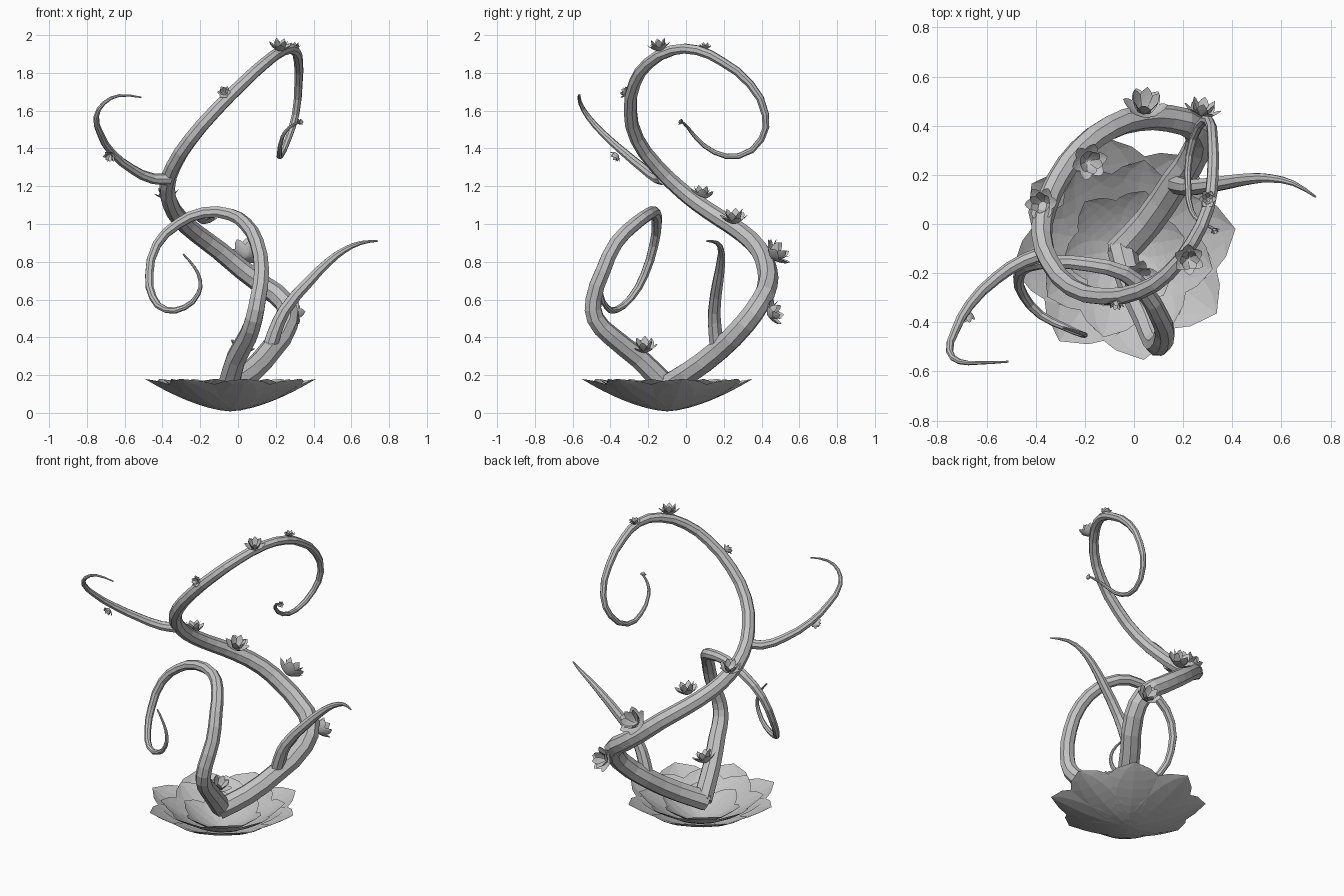
import bpy
import bmesh
from math import sin, pi, tau, radians
from mathutils import Matrix, Vector

cube = bpy.data.objects.get("Cube")
if cube:
    bpy.data.objects.remove(cube, do_unlink=True)

grey = bpy.data.materials.new("plain_grey")
grey.use_nodes = True
grey.diffuse_color = (0.55, 0.55, 0.55, 1)
grey.node_tree.nodes["Principled BSDF"].inputs["Base Color"].default_value = grey.diffuse_color


def add_object(name, mesh):
    obj = bpy.data.objects.new(name, mesh)
    bpy.context.collection.objects.link(obj)
    mesh.materials.clear()
    mesh.materials.append(grey)
    return obj


def vine(name, start, end, power, points):
    """Tapering eight-sided tube through a few path points."""
    curve = bpy.data.curves.new(name, "CURVE")
    curve.dimensions = "3D"
    curve.bevel_depth = 1
    curve.bevel_resolution = 2
    curve.resolution_u = 2
    curve.use_fill_caps = True
    spline = curve.splines.new("BEZIER")
    spline.bezier_points.add(len(points) - 1)
    for i, (bp, co) in enumerate(zip(spline.bezier_points, points)):
        bp.co = co
        bp.handle_left_type = bp.handle_right_type = "AUTO"
        t = i / (len(points) - 1)
        bp.radius = start + (end - start) * t ** power
    helper = bpy.data.objects.new(name + "_path", curve)
    bpy.context.collection.objects.link(helper)
    bpy.context.view_layer.update()
    graph = bpy.context.evaluated_depsgraph_get()
    mesh = bpy.data.meshes.new_from_object(helper.evaluated_get(graph))
    bpy.data.objects.remove(helper, do_unlink=True)
    for face in mesh.polygons:
        face.use_smooth = False
    return add_object(name, mesh)


def petal(bm, angle, reach, rise, width, curl):
    """Broad, cupped petal with a short point, facing outward at the angle."""
    rows = []
    steps = 8
    turn = Matrix.Rotation(angle, 3, "Z")
    for i in range(steps + 1):
        t = i / steps
        half = width * sin(pi * (0.1 + 0.9 * t) ** 1.25) ** 0.7 if i < steps else 0
        row = []
        for s in ((-1, -0.5, 0, 0.5, 1) if half else (0,)):
            cup = 0.2 * half * s * s
            co = Vector((reach * t, half * s, rise * t ** curl + cup))
            row.append(bm.verts.new(turn @ co))
        rows.append(row)
    for a, b in zip(rows, rows[1:]):
        for j in range(4):
            if len(b) > 1:
                bm.faces.new((a[j], a[j + 1], b[j + 1], b[j]))
            else:
                bm.faces.new((a[j], a[j + 1], b[0]))


def flower(name, centre, direction, size, rings, curl):
    """Rings of petals around an axis: count, reach, rise, width, phase."""
    bm = bmesh.new()
    for count, reach, rise, width, phase in rings:
        for k in range(count):
            petal(bm, radians(phase) + tau * k / count, reach, rise, width, curl)
    aim = Vector(direction).to_track_quat("Z", "Y").to_matrix().to_4x4()
    bm.transform(Matrix.Translation(centre) @ aim @ Matrix.Scale(size, 4))
    mesh = bpy.data.meshes.new(name)
    bm.to_mesh(mesh)
    bm.free()
    return add_object(name, mesh)


# Broad open blossom at the foot
flower("base_blossom", (-0.04, -0.1, 0.008), (0, 0, 1), 1, [
    (8, 0.46, 0.172, 0.19, 10),
    (8, 0.37, 0.172, 0.15, 32),
    (6, 0.25, 0.13, 0.11, 10)], 1.6)

# Main stem, spiralling up to a curled tip
vine("main_vine", 0.064, 0.006, 1.1, [
    (-0.06, -0.12, 0.13), (0.06, 0.01, 0.21), (0.17, 0.17, 0.33),
    (0.26, 0.31, 0.47), (0.25, 0.39, 0.58), (0.14, 0.43, 0.67),
    (0.02, 0.43, 0.76), (-0.1, 0.39, 0.86), (-0.22, 0.3, 0.95),
    (-0.31, 0.18, 1.03), (-0.36, 0.06, 1.11), (-0.375, -0.05, 1.2),
    (-0.34, -0.16, 1.31), (-0.25, -0.26, 1.45), (-0.12, -0.295, 1.6),
    (0.03, -0.27, 1.75), (0.14, -0.2, 1.85), (0.24, -0.07, 1.92),
    (0.3, 0.06, 1.92), (0.32, 0.19, 1.86), (0.32, 0.34, 1.74),
    (0.305, 0.42, 1.58), (0.265, 0.4, 1.45), (0.225, 0.28, 1.36),
    (0.22, 0.15, 1.38), (0.235, 0.05, 1.46), (0.27, 0.01, 1.51),
    (0.325, -0.02, 1.54)])

# Second stem, arching over at the front
vine("front_vine", 0.06, 0.005, 0.85, [
    (-0.05, -0.1, 0.14), (-0.01, -0.25, 0.29), (0.055, -0.4, 0.41),
    (0.085, -0.48, 0.5), (0.105, -0.49, 0.6), (0.125, -0.44, 0.75),
    (0.1, -0.37, 0.9), (0.04, -0.27, 1.0), (-0.04, -0.2, 1.05),
    (-0.18, -0.165, 1.06), (-0.32, -0.155, 1.0), (-0.43, -0.17, 0.89),
    (-0.47, -0.22, 0.73), (-0.45, -0.29, 0.61), (-0.38, -0.37, 0.545),
    (-0.28, -0.42, 0.56), (-0.21, -0.45, 0.63), (-0.2, -0.45, 0.7),
    (-0.23, -0.44, 0.77), (-0.29, -0.42, 0.84)])

# Side tendrils
vine("left_tendril", 0.042, 0.004, 1.3, [
    (0.17, 0.165, 0.35), (0.195, 0.155, 0.43), (0.245, 0.15, 0.54),
    (0.38, 0.17, 0.7), (0.48, 0.185, 0.8), (0.56, 0.185, 0.86),
    (0.65, 0.165, 0.9), (0.74, 0.11, 0.91)])
vine("right_tendril", 0.032, 0.004, 1, [
    (-0.36, -0.12, 1.24), (-0.45, -0.15, 1.24), (-0.56, -0.22, 1.29),
    (-0.67, -0.33, 1.38), (-0.73, -0.44, 1.48), (-0.75, -0.52, 1.57),
    (-0.71, -0.56, 1.64), (-0.63, -0.565, 1.68), (-0.51, -0.56, 1.67)])

# Small blossoms along the vines: position, facing, size
blossom_rings = [(6, 1.0, 0.65, 0.36, 0), (6, 0.65, 1.0, 0.32, 30)]
blossoms = [
    ((0.04, 0.45, 0.82), (0.1, 0.7, 0.6), 0.092),
    ((0.27, 0.43, 0.52), (0.2, 0.9, 0.3), 0.078),
    ((-0.19, 0.255, 1.0), (0.2, -0.05, 0.9), 0.076),
    ((-0.37, 0.08, 1.13), (-0.2, 0.1, 0.95), 0.068),
    ((0.22, -0.14, 1.915), (0.1, -0.15, 1), 0.064),
    ((0.3, 0.1, 1.925), (0, 0.1, 1), 0.036),
    ((-0.07, -0.31, 1.69), (-0.2, -0.9, 0.4), 0.036),
    ((0.325, -0.02, 1.535), (0.3, -0.6, 0.4), 0.02),
    ((0.01, -0.22, 0.32), (0.35, -0.05, 0.9), 0.075),
    ((-0.675, -0.36, 1.37), (-0.2, -0.6, -0.5), 0.036),
]
for n, (centre, direction, size) in enumerate(blossoms, 1):
    flower(f"blossom_{n}", centre, direction, size, blossom_rings, 1.6)
